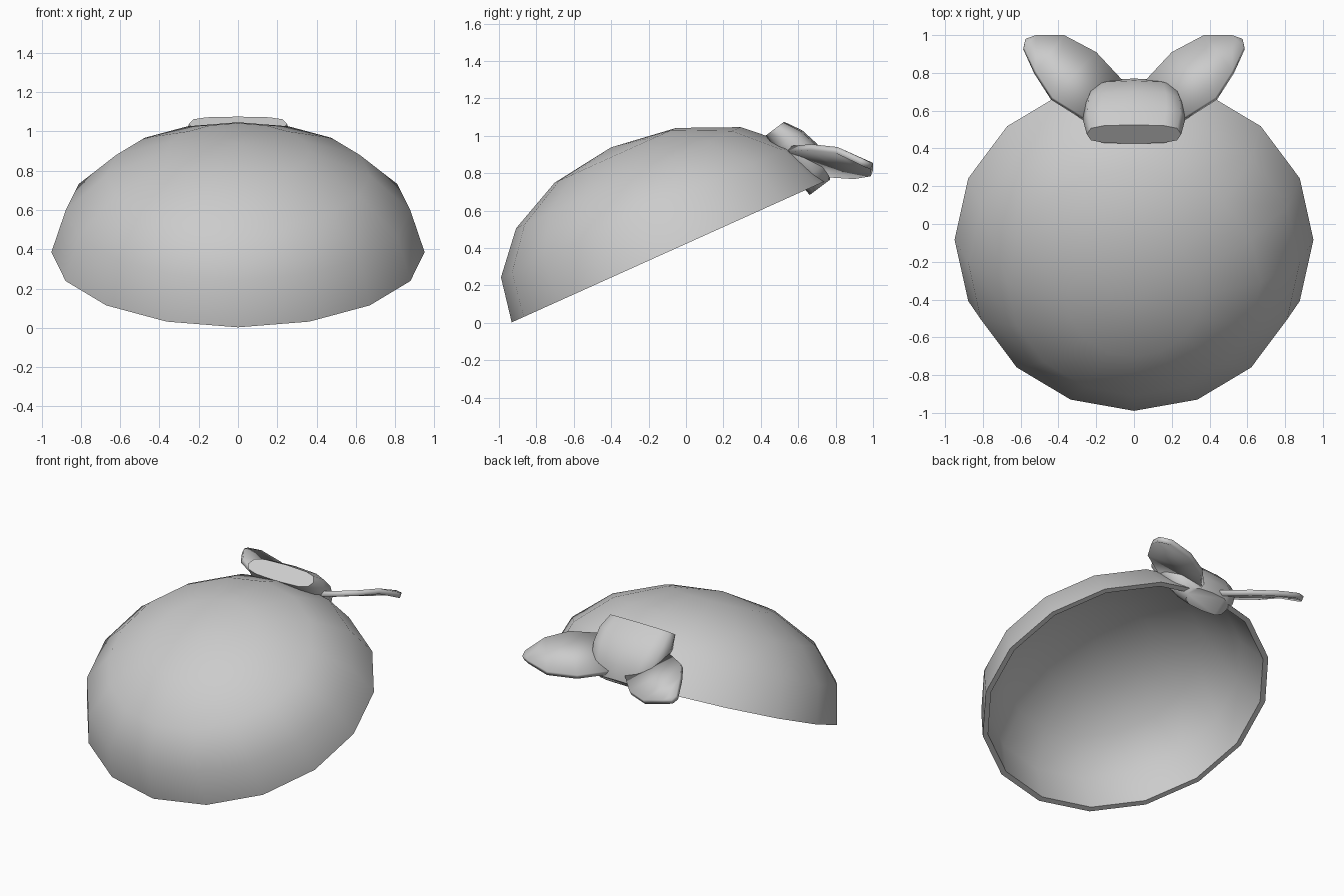
import bpy
from math import sin, cos, pi, radians, copysign

if "Cube" in bpy.data.objects:
    bpy.data.objects.remove(bpy.data.objects["Cube"])


def make(name, verts, faces, angle=40):
    me = bpy.data.meshes.new(name)
    me.from_pydata(verts, [], faces)
    me.update()
    ob = bpy.data.objects.new(name, me)
    bpy.context.collection.objects.link(ob)
    bpy.ops.object.select_all(action='DESELECT')
    ob.select_set(True)
    bpy.context.view_layer.objects.active = ob
    bpy.ops.object.shade_smooth_by_angle(angle=radians(angle))
    return ob


# Tilted hollow cap: outer and inner half-ellipsoid joined by a flat rim
TILT, SEG = radians(24.25), 16


def cap_point(x, v, u):
    v = v * 0.98 - 0.1 * u
    return (x, -0.083 + v * cos(TILT) - u * sin(TILT),
            0.385 + v * sin(TILT) + u * cos(TILT))


verts, faces = [], []
for shell, (r, h) in enumerate([(0.95, 0.635), (0.915, 0.60)]):
    base = len(verts)
    for k in range(4):
        a = k * pi / 8
        for s in range(SEG):
            t = 2 * pi * s / SEG
            verts.append(cap_point(r * cos(a) * cos(t), r * cos(a) * sin(t), h * sin(a)))
    verts.append(cap_point(0, 0, h))
    for s in range(SEG):
        n = (s + 1) % SEG
        new = [(base + k * SEG + s, base + k * SEG + n,
                base + (k + 1) * SEG + n, base + (k + 1) * SEG + s) for k in range(3)]
        new.append((base + 3 * SEG + s, base + 3 * SEG + n, base + 4 * SEG))
        faces += [f[::-1] if shell else f for f in new]
inner = 4 * SEG + 1
for s in range(SEG):
    n = (s + 1) % SEG
    faces.append((n, s, inner + s, inner + n))
make("cap", verts, faces)

# Bow knot: rounded sections lofted down the back slope
# each section: distance along slope, half width, inner and outer depth
sections = [(-0.545, 0.25, 0.94, 1.065), (-0.45, 0.27, 0.93, 1.115),
            (-0.345, 0.265, 0.93, 1.135), (-0.235, 0.24, 0.93, 1.125),
            (-0.15, 0.16, 0.94, 1.075)]
N = 12
verts, faces = [], []
for t, w, n0, n1 in sections:
    for i in range(N):
        a = 2 * pi * i / N
        c, s = [copysign(abs(f) ** 0.65, f) for f in (cos(a), sin(a))]
        n = (n0 + n1) / 2 + s * (n1 - n0) / 2
        verts.append((w * c, 0.6 * t + 0.8 * n, -0.8 * t + 0.6 * n))
for k in range(len(sections) - 1):
    for i in range(N):
        j = (i + 1) % N
        faces.append((k * N + i, (k + 1) * N + i, (k + 1) * N + j, k * N + j))
faces.append(tuple(range(N)))
faces.append(tuple(range(4 * N, 5 * N))[::-1])
make("bow_knot", verts, faces, 50)

# Bow wings: a thick leaf, mirrored to the other side
front = [(0.24, 0.55, 0.945), (0.43, 0.67, 0.955), (0.52, 0.81, 0.94), (0.583, 0.94, 0.88),
         (0.575, 0.98, 0.86)]
back = [(0.06, 0.76, 0.81), (0.20, 0.91, 0.80), (0.37, 1.0, 0.815), (0.52, 1.0, 0.855)]
verts = front + back
faces = [(i, i + 1, 6 + i, 5 + i) for i in range(3)] + [(3, 4, 8)]
wing = make("bow_wings", verts, faces, 30)
solid = wing.modifiers.new("thickness", 'SOLIDIFY')
solid.thickness, solid.offset = 0.035, -1
wing.modifiers.new("mirror", 'MIRROR').use_clip = False
